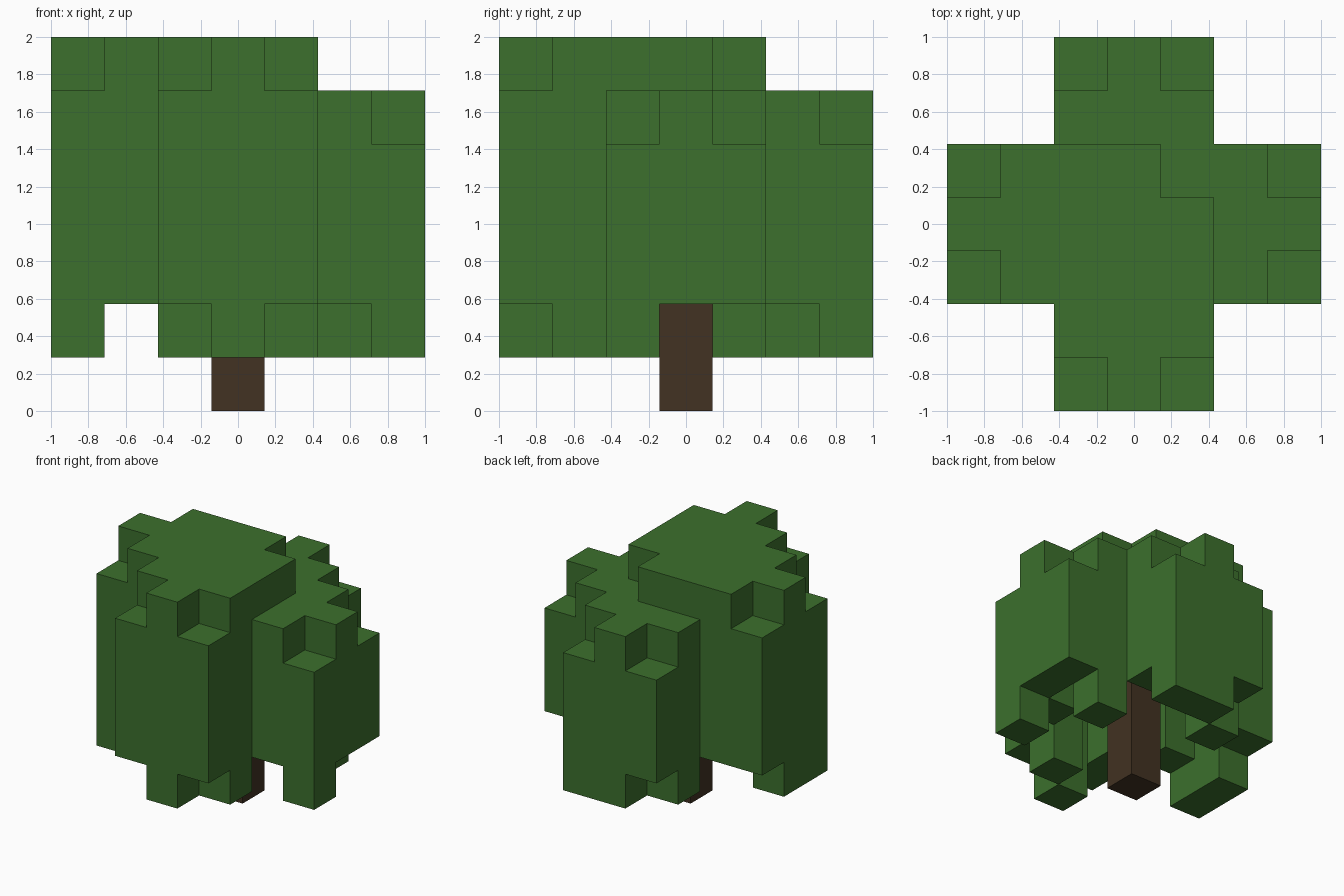
import bpy
import bmesh
from mathutils import Vector

N = 7                # blocks along each side
S = 2 / N            # block size

if "Cube" in bpy.data.objects:
    bpy.data.objects.remove(bpy.data.objects["Cube"], do_unlink=True)


def make_material(name, rgb):
    mat = bpy.data.materials.new(name)
    mat.use_nodes = True
    colour = (*rgb, 1)
    mat.diffuse_color = colour
    bsdf = mat.node_tree.nodes["Principled BSDF"]
    bsdf.inputs["Base Color"].default_value = colour
    bsdf.inputs["Roughness"].default_value = 1
    return mat


def block_object(name, blocks, mat):
    """Skin a set of grid blocks, leaving out faces shared by neighbours."""
    bm = bmesh.new()
    corners = {}

    def corner(p):
        key = tuple(round(v) for v in p)
        if key not in corners:
            corners[key] = bm.verts.new((key[0] * S - 1, key[1] * S - 1, key[2] * S))
        return corners[key]

    for block in blocks:
        base = Vector(block)
        for axis in range(3):
            n, u, v = (Vector([float(k == (axis + j) % 3) for k in range(3)])
                       for j in range(3))
            for sign in (1, -1):
                if tuple(int(c) for c in base + n * sign) in blocks:
                    continue
                start = base + n if sign > 0 else base
                quad = [start, start + u, start + u + v, start + v]
                bm.faces.new([corner(p) for p in quad[::sign]])
    mesh = bpy.data.meshes.new(name)
    bm.to_mesh(mesh)
    bm.free()
    mesh.materials.append(mat)
    obj = bpy.data.objects.new(name, mesh)
    bpy.context.collection.objects.link(obj)
    return obj


def top_level(x, y):
    """Height of the crown in blocks; zero outside the cross-shaped plan."""
    mid_x, mid_y = 2 <= x <= 4, 2 <= y <= 4
    if not (0 <= x < N and 0 <= y < N and (mid_x or mid_y)):
        return 0
    low = x > 4 or y > 4 or (x, y) == (4, 4)
    notch = (x in (0, 6) and y in (2, 4)) or (y in (0, 6) and x in (2, 4))
    return N - low - notch


def in_crown(x, y, z):
    return 2 <= z < top_level(x, y)


# Crown: hollow shell, open underneath
leaves = set()
for x in range(N):
    for y in range(N):
        for z in range(2, N):
            around = ((x - 1, y, z), (x + 1, y, z), (x, y - 1, z),
                      (x, y + 1, z), (x, y, z + 1))
            if in_crown(x, y, z) and not all(in_crown(*p) for p in around):
                leaves.add((x, y, z))

# Ragged blocks hanging below the crown
for x, y in ((0, 2), (0, 3), (3, 0), (4, 1), (6, 2),
             (5, 4), (4, 6), (3, 6), (2, 5)):
    leaves.add((x, y, 1))

leaf_green = make_material("leaf green", (0.045, 0.162, 0.026))
bark_brown = make_material("bark brown", (0.054, 0.032, 0.016))

block_object("leaf_crown", leaves, leaf_green)

# Trunk: rises inside the hollow crown
block_object("trunk", {(3, 3, z) for z in range(6)}, bark_brown)
